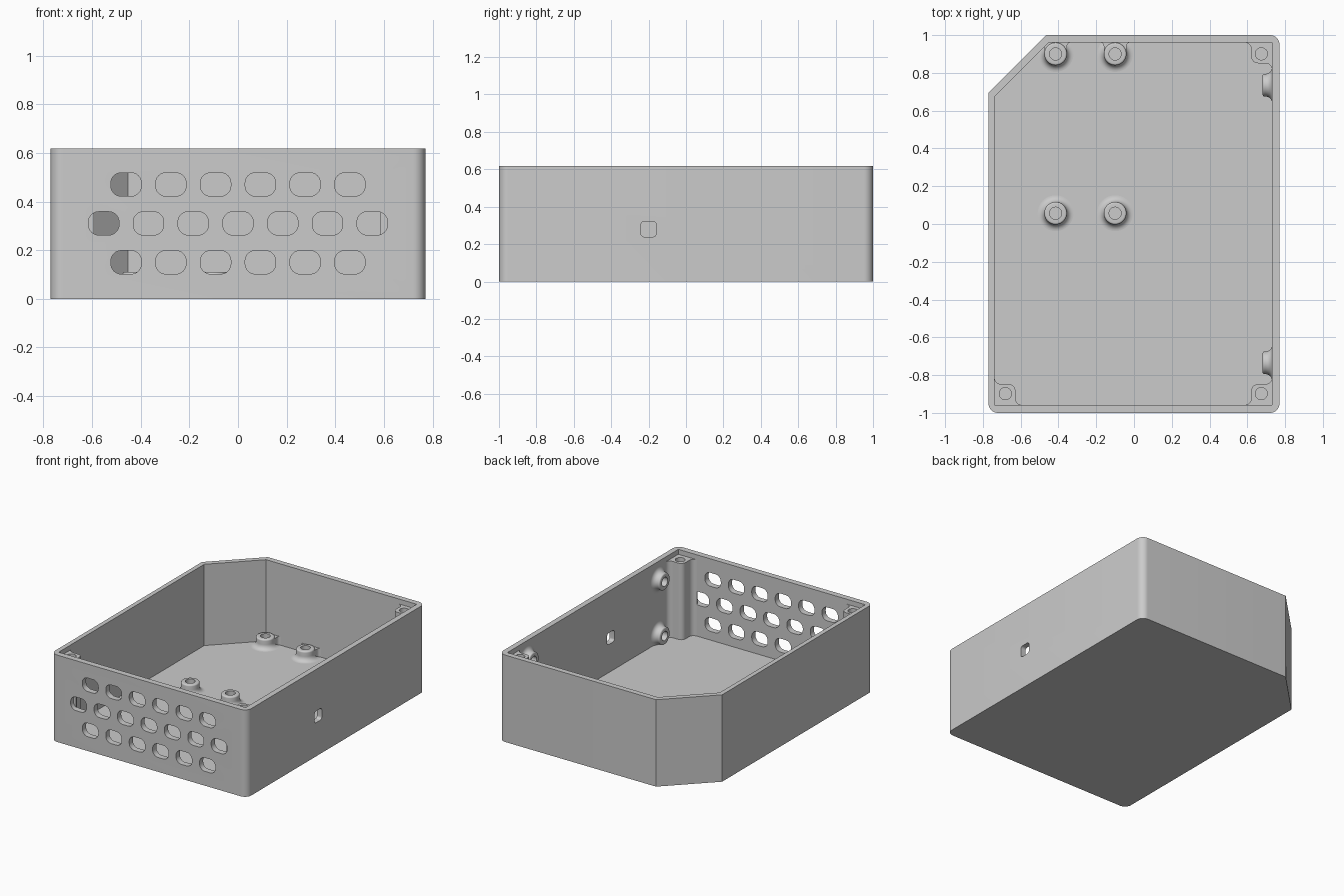
import bpy, bmesh
from math import sin, cos, pi, radians
from mathutils import Matrix, Vector

if "Cube" in bpy.data.objects:
    bpy.data.objects.remove(bpy.data.objects["Cube"])

TOP, FLOOR = 0.617, 0.04
X0, X1, Y0, Y1 = -0.738, 0.731, -0.958, 0.961   # inner wall faces


def arc(cx, cy, r, a0, a1, n=8):
    return [(cx + r * cos(radians(a0 + (a1 - a0) * i / n)),
             cy + r * sin(radians(a0 + (a1 - a0) * i / n))) for i in range(n + 1)]


def rounded_rect(w, h, r):
    x, y = w / 2 - r, h / 2 - r
    return (arc(x, y, r, 0, 90) + arc(-x, y, r, 90, 180)
            + arc(-x, -y, r, 180, 270) + arc(x, -y, r, 270, 360))


def finish(bm, name, matrix=Matrix()):
    bmesh.ops.remove_doubles(bm, verts=bm.verts, dist=1e-5)
    bmesh.ops.recalc_face_normals(bm, faces=bm.faces)
    me = bpy.data.meshes.new(name)
    bm.to_mesh(me)
    bm.free()
    ob = bpy.data.objects.new(name, me)
    ob.matrix_world = matrix
    bpy.context.collection.objects.link(ob)
    return ob


def add_prism(bm, pts, z0, z1, m=Matrix()):
    lo = [bm.verts.new(m @ Vector((x, y, z0))) for x, y in pts]
    hi = [bm.verts.new(m @ Vector((x, y, z1))) for x, y in pts]
    bm.faces.new(lo[::-1])
    bm.faces.new(hi)
    for i in range(len(pts)):
        j = (i + 1) % len(pts)
        bm.faces.new((lo[i], lo[j], hi[j], hi[i]))


def prism(name, pts, z0, z1):
    bm = bmesh.new()
    add_prism(bm, pts, z0, z1)
    return finish(bm, name)


def cut(ob, cutter):
    mod = ob.modifiers.new("cut", 'BOOLEAN')
    mod.operation, mod.solver, mod.object = 'DIFFERENCE', 'EXACT', cutter
    bpy.context.view_layer.objects.active = ob
    bpy.ops.object.modifier_apply(modifier=mod.name)
    bpy.data.objects.remove(cutter)


def smooth(ob):
    bpy.ops.object.select_all(action='DESELECT')
    ob.select_set(True)
    bpy.context.view_layer.objects.active = ob
    bpy.ops.object.shade_smooth_by_angle(angle=radians(35))


# Tray shell: chamfered rear left corner, other corners rounded
R = 0.05
outer = (arc(-0.77 + R, -1 + R, R, 180, 270) + arc(0.77 - R, -1 + R, R, 270, 360)
         + arc(0.77 - R, 1 - R, R, 0, 90) + [(-0.465, 1), (-0.77, 0.695)])
inner = [(X0, Y0), (X1, Y0), (X1, Y1), (Y1 - 1.413, Y1), (X0, X0 + 1.413)]
shell = prism("case_shell", outer, 0, TOP)
cut(shell, prism("cavity_cutter", inner, FLOOR, TOP + 0.1))

# Front vent slots
bm = bmesh.new()
slot = rounded_rect(0.125, 0.096, 0.042)
face_y = Matrix.Rotation(pi / 2, 4, 'X')
for z, n in ((0.15, 6), (0.31, 7), (0.47, 6)):
    for i in range(n):
        x = (i - (n - 1) / 2) * 0.184
        add_prism(bm, slot, -0.06, 0.06, Matrix.Translation((x, -0.98, z)) @ face_y)
cut(shell, finish(bm, "vent_cutter"))

# Cable window in the right wall
bm = bmesh.new()
add_prism(bm, rounded_rect(0.082, 0.082, 0.018), -0.06, 0.06,
          Matrix.Translation((0.75, -0.2, 0.28)) @ Matrix.Rotation(pi / 2, 4, 'Y'))
cut(shell, finish(bm, "window_cutter"))
smooth(shell)

# Lid screw posts in three corners, blended into the walls
f = 0.035
profile = ([(-0.01, -0.01), (0.11 + f, -0.01)] + arc(0.11 + f, f, f, 270, 180)
           + arc(0.075, 0.075, f, 0, 90) + arc(f, 0.11 + f, f, 270, 180)
           + [(-0.01, 0.11 + f)])
for name, cx, cy, sx, sy in (("front_left", X0, Y0, 1, 1), ("front_right", X1, Y0, -1, 1),
                             ("rear_right", X1, Y1, -1, -1)):
    post = prism(name + "_screw_post", [(cx + sx * u, cy + sy * v) for u, v in profile],
                 0.02, TOP - 0.035)
    hole = arc(cx + sx * 0.057, cy + sy * 0.06, 0.032, 0, 360, 32)[:-1]
    cut(post, prism("hole_cutter", hole, 0.25, TOP + 0.1))
    smooth(post)


def standoff(name, matrix, h):
    """Turned boss with a blind hole, rounded rim and flared foot."""
    prof = ([(0, 0.01), (0.032, 0.01), (0.032, h)] + arc(0.05, h - 0.01, 0.01, 90, 0, 5)
            + arc(0.06 + f, f, f, 180, 270) + [(0.06 + f, -0.01), (0, -0.01)])
    bm = bmesh.new()
    vs = [bm.verts.new((r, 0, z)) for r, z in prof]
    es = [bm.edges.new((a, b)) for a, b in zip(vs, vs[1:])]
    bmesh.ops.spin(bm, geom=vs + es, axis=(0, 0, 1), cent=(0, 0, 0),
                   angle=2 * pi, steps=40, use_duplicate=False)
    smooth(finish(bm, name, matrix))


# Floor standoffs; the rear pair joins the back wall through a flared web
for x in (-0.415, -0.10):
    for y in (0.057, 0.9):
        standoff("floor_standoff", Matrix.Translation((x, y, FLOOR)), 0.07)
    web = ([(x + 0.06, 0.9)] + arc(x + 0.06 + 0.02, Y1 - 0.02, 0.02, 180, 90)
           + [(x + 0.08, Y1 + 0.01), (x - 0.08, Y1 + 0.01)]
           + arc(x - 0.06 - 0.02, Y1 - 0.02, 0.02, 90, 0) + [(x - 0.06, 0.9)])
    web_ob = prism("standoff_web", web, 0.02, FLOOR + 0.06)
    cut(web_ob, prism("hole_cutter", arc(x, 0.9, 0.045, 0, 360, 32)[:-1], 0, 0.2))
    smooth(web_ob)

# Standoffs on the inside of the right wall
for y in (-0.735, 0.735):
    for z in (0.10, 0.485):
        standoff("wall_standoff",
                 Matrix.Translation((X1, y, z)) @ Matrix.Rotation(-pi / 2, 4, 'Y'), 0.05)
